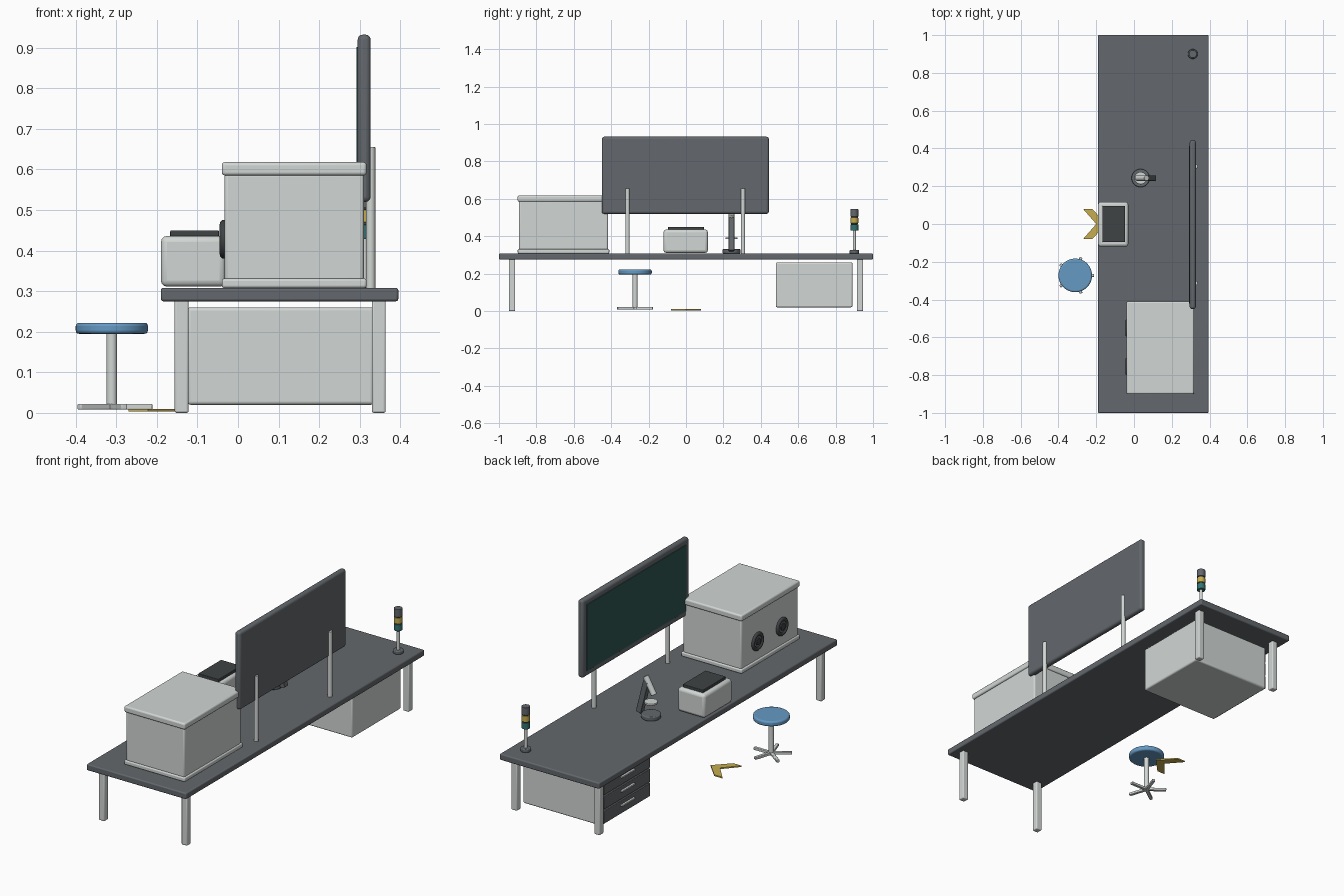
import bpy, math
from mathutils import Vector

if "Cube" in bpy.data.objects:
    bpy.data.objects.remove(bpy.data.objects["Cube"])


def mat(name, r, g, b):
    m = bpy.data.materials.new(name)
    m.diffuse_color = (r, g, b, 1)
    m.use_nodes = True
    m.node_tree.nodes["Principled BSDF"].inputs["Base Color"].default_value = m.diffuse_color
    return m


SLATE = mat("slate grey", 0.125, 0.137, 0.15)
LIGHT = mat("light grey", 0.64, 0.68, 0.66)
DARK = mat("charcoal", 0.05, 0.056, 0.058)
SCREEN = mat("screen green", 0.03, 0.095, 0.085)
TEAL = mat("signal teal", 0.035, 0.17, 0.17)
BLUE = mat("seat blue", 0.13, 0.32, 0.55)
YELLOW = mat("marker yellow", 0.56, 0.42, 0.08)


def finish(o, name, m, bevel=0.0, segs=3):
    o.name = name
    o.data.materials.append(m)
    if bevel:
        b = o.modifiers.new("bevel", "BEVEL")
        b.width, b.segments, b.limit_method = bevel, segs, 'ANGLE'
    bpy.context.view_layer.objects.active = o
    o.select_set(True)
    bpy.ops.object.shade_smooth_by_angle(angle=math.radians(35))
    o.select_set(False)
    return o


def box(name, m, x, y, z, bevel=0.0):
    """Box from (min, max) pairs."""
    bpy.ops.mesh.primitive_cube_add(size=1)
    o = bpy.context.object
    for v in o.data.vertices:
        v.co = [sum(r) / 2 + c * (r[1] - r[0]) for r, c in zip((x, y, z), v.co)]
    return finish(o, name, m, bevel)


def rod(name, m, a, b, r, bevel=0.0, sides=32):
    """Cylinder running from point a to point b."""
    a, b = Vector(a), Vector(b)
    d = b - a
    bpy.ops.mesh.primitive_cylinder_add(vertices=sides, radius=r, depth=d.length,
                                        location=(a + b) / 2,
                                        rotation=d.to_track_quat('Z', 'Y').to_euler())
    return finish(bpy.context.object, name, m, bevel)


# Bench
box("bench_top", SLATE, (-0.19, 0.395), (-1, 1), (0.275, 0.308), 0.006)
for i, x in enumerate((-0.139, 0.347)):
    for j, y in enumerate((-0.93, 0.93)):
        box(f"bench_leg_{i}{j}", LIGHT, (x - 0.017, x + 0.017),
            (y - 0.017, y + 0.017), (0, 0.28), 0.005)

# Drawer cabinet, drawers facing -x
box("cabinet", LIGHT, (-0.125, 0.335), (0.48, 0.89), (0.02, 0.26), 0.008)
for i in range(3):
    z = 0.03 + i * 0.076
    box(f"drawer_front_{i}", SLATE, (-0.134, -0.12), (0.49, 0.88), (z, z + 0.069), 0.003)
    box(f"drawer_handle_{i}", LIGHT, (-0.145, -0.13), (0.63, 0.74),
        (z + 0.04, z + 0.049), 0.002)

# Glove box
box("glove_box_base", LIGHT, (-0.04, 0.317), (-0.9, -0.41), (0.308, 0.331), 0.006)
box("glove_box_body", LIGHT, (-0.033, 0.31), (-0.893, -0.417), (0.325, 0.59), 0.008)
box("glove_box_lid", LIGHT, (-0.04, 0.317), (-0.9, -0.41), (0.585, 0.618), 0.008)
for i, y in enumerate((-0.55, -0.755)):
    bpy.ops.mesh.primitive_torus_add(major_radius=0.038, minor_radius=0.01,
                                     major_segments=40, minor_segments=12,
                                     location=(-0.035, y, 0.428),
                                     rotation=(0, math.pi / 2, 0))
    finish(bpy.context.object, f"port_ring_{i}", DARK)
    rod(f"port_disc_{i}", SLATE, (-0.02, y, 0.428), (-0.039, y, 0.428), 0.034)
    rod(f"port_hub_{i}", DARK, (-0.03, y, 0.428), (-0.044, y, 0.428), 0.018, 0.002)

# Display panel on two posts
box("display_frame", SLATE, (0.295, 0.327), (-0.45, 0.443), (0.52, 0.932), 0.012)
box("display_screen", SCREEN, (0.292, 0.3), (-0.42, 0.413), (0.55, 0.902), 0.001)
for i, y in enumerate((-0.313, 0.305)):
    rod(f"display_post_{i}", LIGHT, (0.327, y, 0.3), (0.327, y, 0.655), 0.0115, 0.002)

# Bench instrument
box("instrument_body", LIGHT, (-0.19, -0.03), (-0.12, 0.117), (0.311, 0.436), 0.015)
box("instrument_top_plate", DARK, (-0.167, -0.047), (-0.096, 0.096), (0.43, 0.45), 0.003)

# Microscope
MY = 0.243
rod("microscope_base", SLATE, (0.035, MY, 0.308), (0.035, MY, 0.331), 0.048, 0.005)
arm = box("microscope_arm", SLATE, (-0.015, 0.015), (-0.015, 0.015), (-0.09, 0.09), 0.003)
arm.location = (0.079, MY, 0.41)
arm.rotation_euler = (0, math.radians(-14), 0)
rod("microscope_stage", LIGHT, (0.035, MY, 0.384), (0.035, MY, 0.394), 0.033, 0.002)
rod("microscope_stage_arm", SLATE, (0.035, MY, 0.386), (0.085, MY, 0.386), 0.008)
rod("microscope_tube", LIGHT, (0.018, MY, 0.433), (0.067, MY, 0.52), 0.015, 0.002)

# Signal tower
TX, TY = 0.311, 0.9
rod("signal_base", SLATE, (TX, TY, 0.308), (TX, TY, 0.326), 0.026, 0.004)
rod("signal_pole", LIGHT, (TX, TY, 0.32), (TX, TY, 0.435), 0.008)
for name, m, z0, z1, r in (("teal_lamp", TEAL, 0.43, 0.464, 0.021),
                           ("lower_ring", DARK, 0.464, 0.469, 0.019),
                           ("yellow_lamp", YELLOW, 0.469, 0.5, 0.021),
                           ("upper_ring", DARK, 0.5, 0.505, 0.019),
                           ("top_lamp", SLATE, 0.505, 0.546, 0.021)):
    rod("signal_" + name, m, (TX, TY, z0), (TX, TY, z1), r, 0.002)

# Stool with five-armed foot
SX, SY = -0.311, -0.272
rod("stool_seat", BLUE, (SX, SY, 0.195), (SX, SY, 0.222), 0.089, 0.008, 48)
rod("stool_column", LIGHT, (SX, SY, 0.012), (SX, SY, 0.2), 0.013)
for i in range(5):
    foot = box(f"stool_foot_{i}", LIGHT, (0, 0.1), (-0.008, 0.008), (0.008, 0.022), 0.003)
    foot.location = (SX, SY, 0)
    foot.rotation_euler = (0, 0, math.radians(72 * i))

# Floor chevron
half = [(-0.27, 0.08), (-0.222, 0.08), (-0.145, 0)]
outline = half + [(-0.222, -0.08), (-0.27, -0.08), (-0.2, 0)]
n = len(outline)
verts = [(x, y, z) for z in (0.003, 0.01) for x, y in outline]
faces = [tuple(range(n)), tuple(range(2 * n - 1, n - 1, -1))]
faces += [(i, n + i, n + (i + 1) % n, (i + 1) % n) for i in range(n)]
me = bpy.data.meshes.new("floor_chevron")
me.from_pydata(verts, [], faces)
ob = bpy.data.objects.new("floor_chevron", me)
bpy.context.collection.objects.link(ob)
finish(ob, "floor_chevron", YELLOW)
